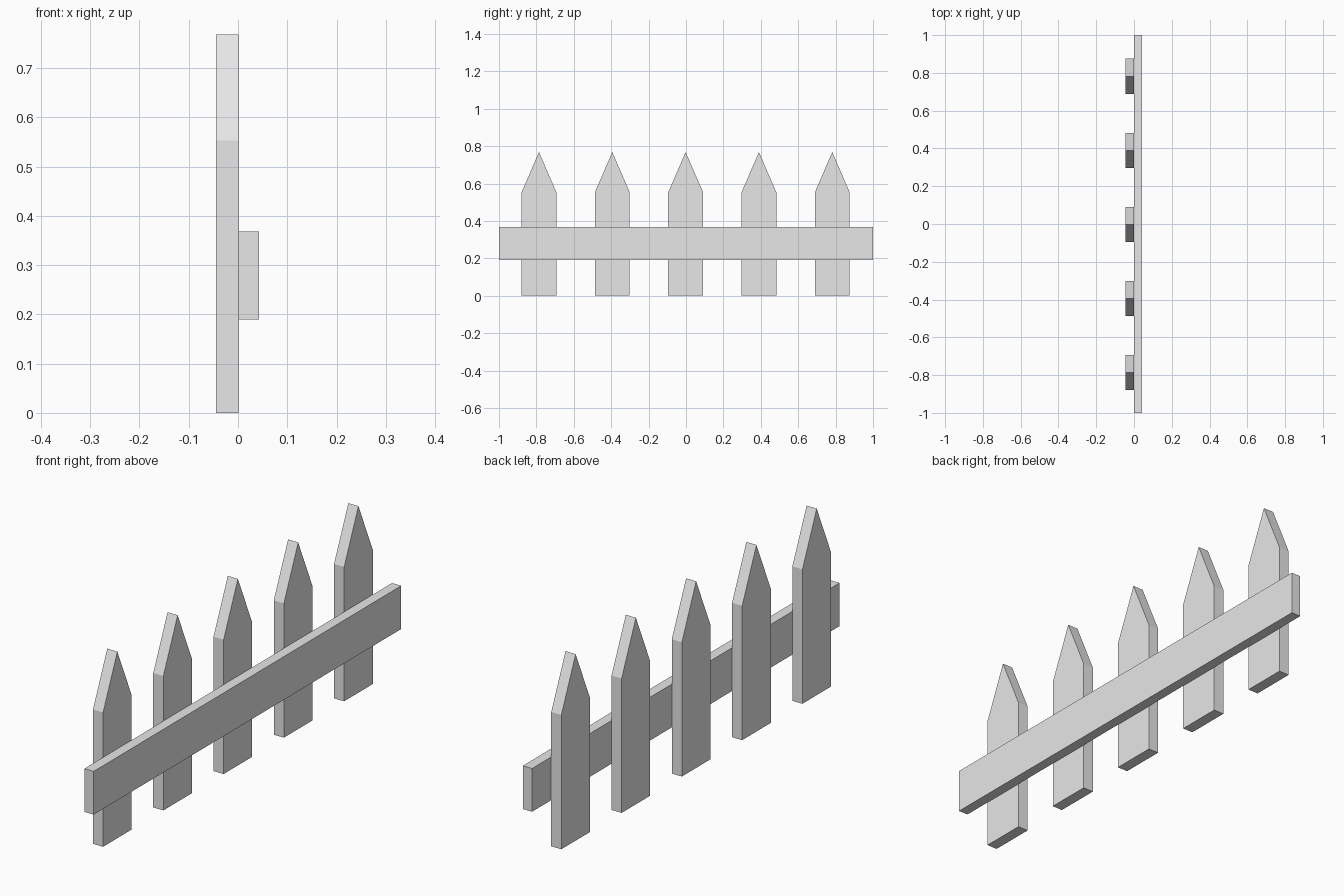
import bpy
import bmesh

cube = bpy.data.objects.get("Cube")
if cube:
    bpy.data.objects.remove(cube, do_unlink=True)

grey = bpy.data.materials.new("light_grey")
grey.use_nodes = True
colour = (0.8, 0.8, 0.8, 1)
grey.diffuse_color = colour
grey.node_tree.nodes["Principled BSDF"].inputs["Base Color"].default_value = colour


def board(name, outline, x0, x1):
    """Extrude a (y, z) outline along x from x0 to x1."""
    bm = bmesh.new()
    face = bm.faces.new([bm.verts.new((x0, y, z)) for y, z in outline])
    new = bmesh.ops.extrude_face_region(bm, geom=[face], use_keep_orig=True)["geom"]
    verts = [v for v in new if isinstance(v, bmesh.types.BMVert)]
    bmesh.ops.translate(bm, vec=(x1 - x0, 0, 0), verts=verts)
    bmesh.ops.recalc_face_normals(bm, faces=bm.faces)
    mesh = bpy.data.meshes.new(name)
    bm.to_mesh(mesh)
    bm.free()
    mesh.materials.append(grey)
    obj = bpy.data.objects.new(name, mesh)
    bpy.context.collection.objects.link(obj)
    return obj


# Horizontal rail
board("rail", [(-1, 0.19), (1, 0.19), (1, 0.368), (-1, 0.368)], 0.001, 0.043)

# Five pointed pickets, evenly spaced along the rail
half, shoulder, tip, spacing = 0.093, 0.553, 0.768, 0.392
for i in range(5):
    y = (i - 2) * spacing - 0.002
    outline = [(y - half, 0), (y + half, 0), (y + half, shoulder),
               (y, tip), (y - half, shoulder)]
    board(f"picket_{i + 1}", outline, -0.045, 0.001)
